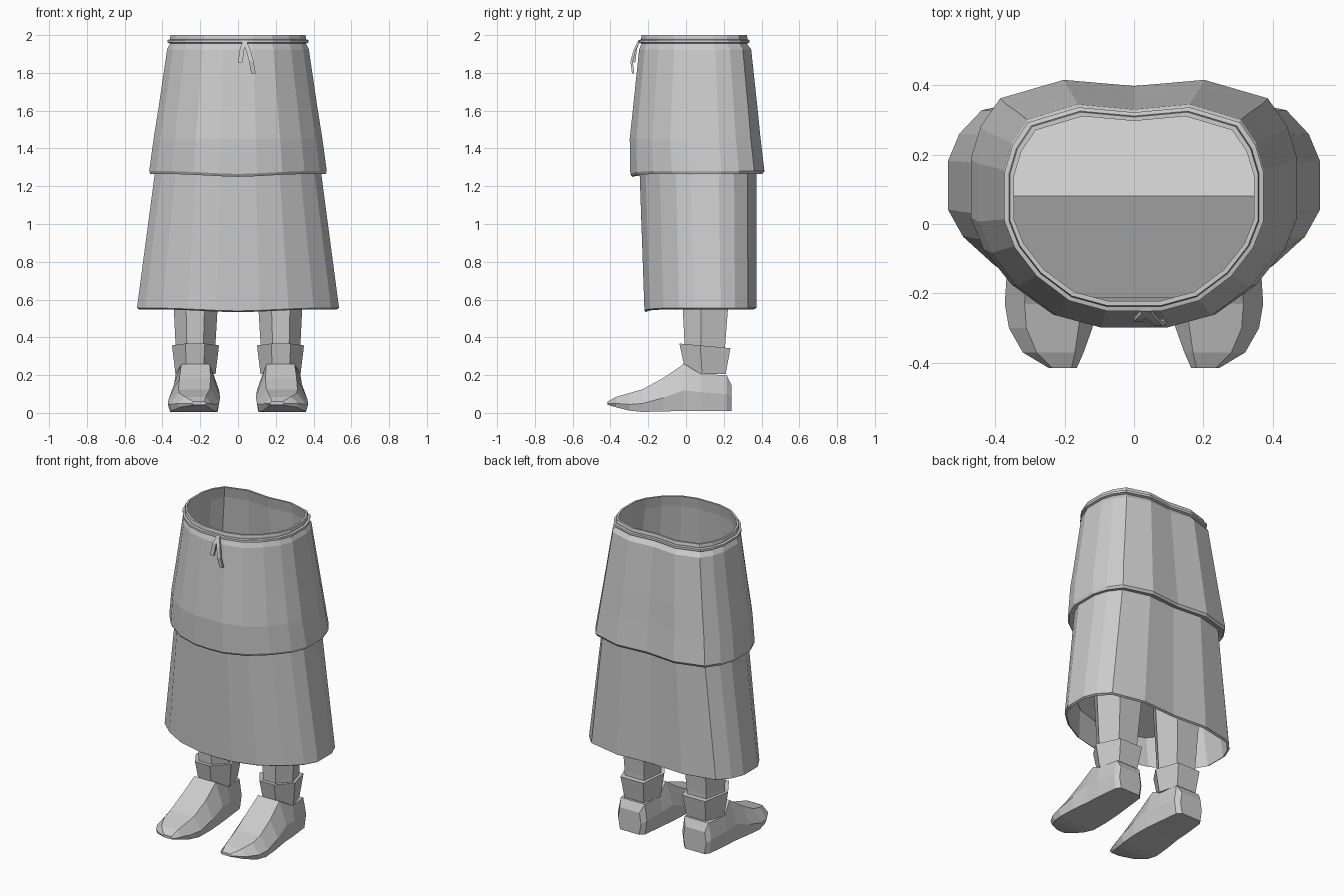
import bpy, bmesh

if "Cube" in bpy.data.objects:
    bpy.data.objects.remove(bpy.data.objects["Cube"])

grey = bpy.data.materials.new("plain grey")
grey.diffuse_color = (0.6, 0.6, 0.6, 1)
grey.use_nodes = True
grey.node_tree.nodes["Principled BSDF"].inputs["Base Color"].default_value = grey.diffuse_color


def make(name, bm):
    bmesh.ops.recalc_face_normals(bm, faces=bm.faces)
    me = bpy.data.meshes.new(name)
    bm.to_mesh(me)
    bm.free()
    me.materials.append(grey)
    ob = bpy.data.objects.new(name, me)
    bpy.context.collection.objects.link(ob)
    return ob


def loft(name, rings, closed=False):
    """Skin a list of equal rings; closed joins last to first, else caps the ends."""
    bm = bmesh.new()
    vs = [[bm.verts.new(p) for p in r] for r in rings]
    n = len(vs[0])
    pairs = list(zip(vs, vs[1:])) + ([(vs[-1], vs[0])] if closed else [])
    for a, b in pairs:
        for i in range(n):
            j = (i + 1) % n
            bm.faces.new((a[i], a[j], b[j], b[i]))
    if not closed:
        bm.faces.new(vs[0])
        bm.faces.new(vs[-1])
    return make(name, bm)


# Half outline of the skirt, front centre to back centre (width, depth)
HALF = [(0, 0), (.213, 0), (.5, .05), (.75, .17), (.92, .31), (1, .44),
        (1, .68), (.94, .81), (.82, .925), (.43, 1), (0, .975)]
OUTLINE = HALF + [(-u, v) for u, v in HALF[-2:0:-1]]


def skirt_ring(z, hw, front, back, dip=0):
    return [(u * hw, front + v * (back - front), z - dip * max(0, 1 - v * 8) * (1 - abs(u)))
            for u, v in OUTLINE]


# Two-tier skirt: outside from rim to hem, then back up the lining
skirt = [(2.0, .345, -.222, .31), (2.0, .357, -.235, .322), (1.985, .36, -.238, .325),
         (1.955, .36, -.236, .322), (1.925, .375, -.248, .345), (1.62, .42, -.28, .378),
         (1.45, .447, -.298, .395), (1.28, .47, -.295, .415, .015),
         (1.265, .465, -.285, .405, .015), (1.272, .44, -.245, .372, .015),
         (.555, .535, -.22, .372, .015), (.548, .523, -.21, .36, .015),
         (1.28, .428, -.235, .36), (1.62, .405, -.265, .36), (1.93, .36, -.235, .325)]
loft("skirt", [skirt_ring(*r) for r in skirt], closed=True)

# Waist cord
cord = [(1.977, .36, -.238, .324), (1.974, .373, -.25, .336),
        (1.96, .373, -.25, .336), (1.955, .358, -.235, .322)]
loft("waist_cord", [skirt_ring(*r) for r in cord], closed=True)


# Hanging cord ends
def tie(name, path, w=.012, d=.006):
    loft(name, [[(x - w, y - d, z), (x + w, y - d, z), (x + w, y + d, z), (x - w, y + d, z)]
                for x, y, z in path])


tie("tie_short", [(.04, -.245, 1.975), (.022, -.265, 1.93), (.012, -.275, 1.855)])
tie("tie_long", [(.03, -.245, 1.975), (.055, -.272, 1.92), (.07, -.288, 1.86), (.082, -.28, 1.797)])


# Folded panel closing the inside of the skirt
def fold(y):
    return .85 - .45 * abs(y - .08)


bm = bmesh.new()
bm.faces.new([bm.verts.new((x, y, 0)) for x, y, _ in skirt_ring(0, .485, -.213, .358)])
bmesh.ops.bisect_plane(bm, geom=bm.verts[:] + bm.edges[:] + bm.faces[:],
                       plane_co=(0, .08, 0), plane_no=(0, 1, 0))
for v in bm.verts:
    v.co.z = fold(v.co.y)
make("inner_panel", bm)

# Six-sided leg outline
LEG = [(.30, .24), (.13, .24), (.09, .08), (.17, -.03), (.28, -.03), (.355, .08)]


def leg_ring(z, sx, sy, cx=.225, cy=.10, tilt=0):
    return [(cx + (x - .2225) * sx, cy + (y - .105) * sy, z - tilt * (y - .105)) for x, y in LEG]


# Shoe sections: y, inner x, outer x, bottom z, side z, top z, top inner x, top outer x
SHOE = [(.24, .15, .31, .01, .08, .15, .16, .30), (.215, .125, .33, .01, .10, .20, .14, .31),
        (.08, .11, .345, .01, .11, .205, .13, .33), (-.01, .10, .35, .01, .12, .26, .15, .30),
        (-.12, .095, .365, .008, .08, .185, .145, .31), (-.23, .10, .372, .005, .05, .125, .15, .315),
        (-.30, .12, .36, .012, .045, .105, .16, .31), (-.37, .145, .32, .03, .05, .085, .17, .28),
        (-.415, .165, .245, .043, .05, .06, .18, .235)]


def shoe_ring(y, xi, xo, zb, zm, zt, ti, to):
    w = .012
    return [(xi + w, y, zb), (xo - w, y, zb), (xo, y, zm), (to, y, zt), (ti, y, zt), (xi, y, zm)]


for side, s in (("left", -1), ("right", 1)):
    def flip(ring):
        return [(s * x, y, z) for x, y, z in ring]

    # Leg, its top following the folded panel
    top = [(x, y, fold(y) + .004) for x, y in LEG]
    leg = loft(side + "_leg", [flip(r) for r in (leg_ring(.25, .78, .78), leg_ring(.37, .8, .8), top)])
    bm = bmesh.new()
    bm.from_mesh(leg.data)
    bm.verts.ensure_lookup_table()
    bmesh.ops.connect_verts(bm, verts=[bm.verts[14], bm.verts[17]])
    bm.to_mesh(leg.data)
    bm.free()
    # Flared ankle cuff
    loft(side + "_cuff", [flip(r) for r in (leg_ring(.205, .80, .78, cy=.105),
                                            leg_ring(.355, .94, 1.0, tilt=.09))])
    # Shoe
    loft(side + "_shoe", [flip(shoe_ring(*r)) for r in SHOE])
